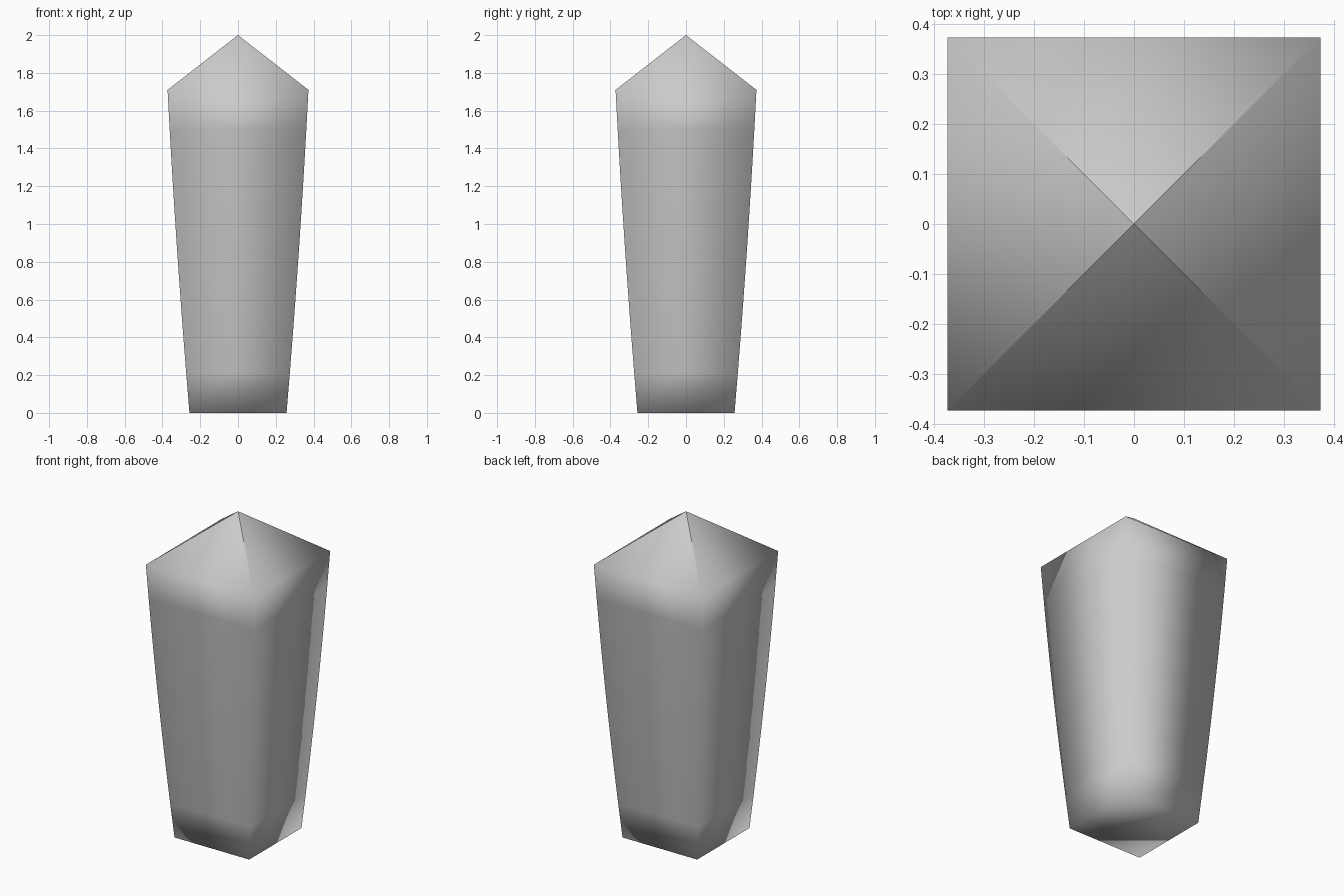
import bpy, bmesh

# Remove the default cube
cube = bpy.data.objects.get("Cube")
if cube:
    bpy.data.objects.remove(cube, do_unlink=True)

# Material
grey = bpy.data.materials.new("light_grey")
grey.use_nodes = True
colour = (0.6, 0.6, 0.6, 1)
grey.diffuse_color = colour
grey.node_tree.nodes["Principled BSDF"].inputs["Base Color"].default_value = colour

BASE, SHOULDER, SHOULDER_Z, TIP_Z = 0.257, 0.373, 1.71, 2.0
BULGE, STEPS = 0.007, 8


def half_width(t):
    """Tapering half width with a slight outward bow."""
    return BASE + (SHOULDER - BASE) * t + BULGE * 4 * t * (1 - t)


# Square rings from the foot to the shoulder
bm = bmesh.new()
rings = []
for i in range(STEPS + 1):
    t = i / STEPS
    w = half_width(t)
    rings.append([bm.verts.new((x * w, y * w, t * SHOULDER_Z))
                  for x, y in ((-1, -1), (1, -1), (1, 1), (-1, 1))])

# Side walls
for low, high in zip(rings, rings[1:]):
    for k in range(4):
        n = (k + 1) % 4
        bm.faces.new((low[k], low[n], high[n], high[k]))

# Flat foot and pyramid tip
bm.faces.new(rings[0][::-1])
tip = bm.verts.new((0, 0, TIP_Z))
for k in range(4):
    bm.faces.new((rings[-1][k], rings[-1][(k + 1) % 4], tip))

# Soft shading everywhere, creased only where the ridges meet the tip
for face in bm.faces:
    face.smooth = True
for edge in tip.link_edges:
    edge.smooth = False

mesh = bpy.data.meshes.new("tapered_pillar")
bm.to_mesh(mesh)
bm.free()
mesh.materials.append(grey)
pillar = bpy.data.objects.new("tapered_pillar", mesh)
bpy.context.collection.objects.link(pillar)
